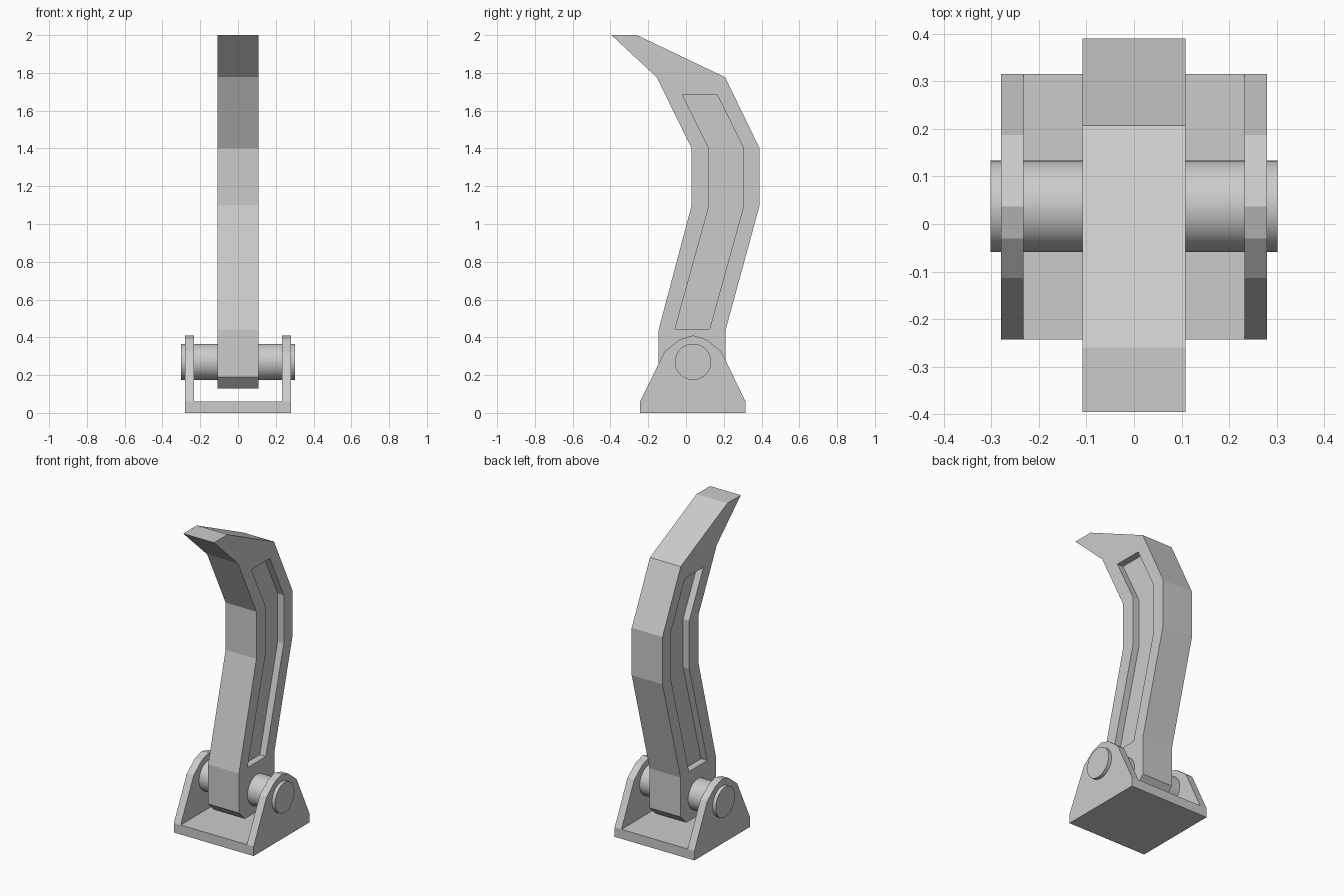
import bpy, bmesh, math

if "Cube" in bpy.data.objects:
    bpy.data.objects.remove(bpy.data.objects["Cube"])


def prism(name, profile, x0, x1):
    """Extrude a (y, z) outline along x."""
    bm = bmesh.new()
    face = bm.faces.new([bm.verts.new((x0, y, z)) for y, z in profile])
    ext = bmesh.ops.extrude_face_region(bm, geom=[face])["geom"]
    moved = [v for v in ext if isinstance(v, bmesh.types.BMVert)]
    bmesh.ops.translate(bm, vec=(x1 - x0, 0, 0), verts=moved)
    bmesh.ops.recalc_face_normals(bm, faces=bm.faces[:])
    mesh = bpy.data.meshes.new(name)
    bm.to_mesh(mesh)
    bm.free()
    obj = bpy.data.objects.new(name, mesh)
    bpy.context.collection.objects.link(obj)
    return obj


def cut(obj, cutter):
    """Subtract the cutter, apply the result and remove the cutter."""
    cutter.hide_render = True
    mod = obj.modifiers.new("cut", "BOOLEAN")
    mod.operation = "DIFFERENCE"
    mod.solver = "EXACT"
    mod.object = cutter
    bpy.context.view_layer.objects.active = obj
    bpy.ops.object.modifier_apply(modifier=mod.name)
    bpy.data.objects.remove(cutter, do_unlink=True)


# Curved lever arm
ARM_X = 0.108
lever = prism("lever_arm", [
    (-0.085, 0.13), (0.15, 0.13), (0.21, 0.19), (0.21, 0.44), (0.39, 1.10),
    (0.39, 1.40), (0.207, 1.777), (-0.26, 2.0), (-0.395, 2.0), (-0.155, 1.777),
    (0.03, 1.40), (0.03, 1.10), (-0.145, 0.44), (-0.145, 0.19)], -ARM_X, ARM_X)

# Recessed channel on both sides of the arm
channel = [(-0.058, 0.445), (0.125, 0.445), (0.305, 1.095), (0.305, 1.40),
           (0.165, 1.685), (-0.02, 1.685), (0.122, 1.40), (0.122, 1.095)]
for side in (-1, 1):
    cut(lever, prism("channel_cutter", channel, side * (ARM_X - 0.043), side * (ARM_X + 0.1)))

# U-shaped bracket: full-width block hollowed between the side plates
bracket = prism("bracket", [
    (-0.243, 0), (0.315, 0), (0.315, 0.06), (0.187, 0.325), (0.105, 0.39),
    (0.037, 0.41), (-0.031, 0.39), (-0.113, 0.325), (-0.243, 0.06)], -0.28, 0.28)
cut(bracket, prism("bracket_cutter", [(-1, 0.06), (1, 0.06), (1, 1), (-1, 1)], -0.232, 0.232))

# Pivot pin
bpy.ops.mesh.primitive_cylinder_add(vertices=48, radius=0.096, depth=0.604,
                                    location=(0, 0.037, 0.27),
                                    rotation=(0, math.pi / 2, 0))
pin = bpy.context.object
pin.name = "pivot_pin"
bpy.ops.object.shade_smooth_by_angle(angle=math.radians(30))
